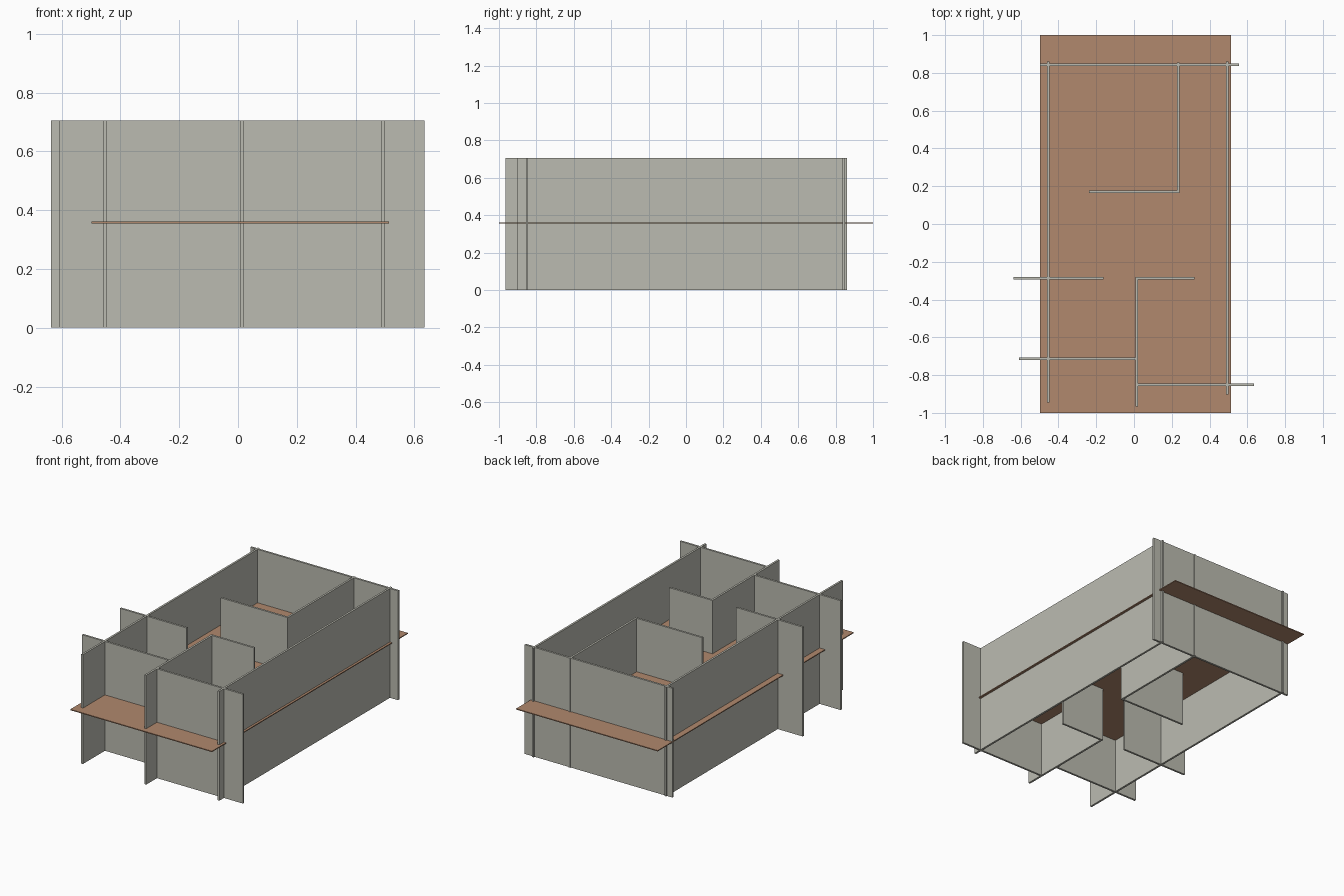
import bpy

if "Cube" in bpy.data.objects:
    bpy.data.objects.remove(bpy.data.objects["Cube"])

WALL_H = 0.706      # walls stand on z = 0
T = 0.013           # wall thickness


def material(name, rgb):
    m = bpy.data.materials.new(name)
    m.diffuse_color = (*rgb, 1.0)
    m.use_nodes = True
    m.node_tree.nodes["Principled BSDF"].inputs["Base Color"].default_value = m.diffuse_color
    return m


plaster = material("warm grey plaster", (0.50, 0.50, 0.44))
timber = material("brown timber", (0.44, 0.25, 0.155))


def box(name, x0, x1, y0, y1, z0, z1, mat):
    bpy.ops.mesh.primitive_cube_add(
        size=1, location=((x0 + x1) / 2, (y0 + y1) / 2, (z0 + z1) / 2))
    o = bpy.context.object
    o.name = name
    o.scale = (x1 - x0, y1 - y0, z1 - z0)
    bpy.ops.object.transform_apply(location=False, rotation=False, scale=True)
    o.data.materials.append(mat)
    return o


# Thin floor slab that cuts through the walls at mid height
box("floor_slab", -0.498, 0.514, -1.0, 1.0, 0.355, 0.361, timber)

# Walls running left to right: name, y, x start, x end
for name, y, x0, x1 in [
    ("back_wall", 0.844, -0.498, 0.557),
    ("rear_room_wall", 0.170, -0.238, 0.241),
    ("left_room_wall", -0.287, -0.637, -0.162),
    ("middle_room_wall", -0.287, 0.008, 0.319),
    ("front_left_wall", -0.714, -0.609, 0.020),
    ("front_right_wall", -0.850, 0.008, 0.634),
]:
    box(name, x0, x1, y - T / 2, y + T / 2, 0, WALL_H, plaster)

# Walls running front to back: name, x, y start, y end
for name, x, y0, y1 in [
    ("left_wall", -0.453, -0.944, 0.859),
    ("right_wall", 0.493, -0.902, 0.861),
    ("rear_partition", 0.235, 0.164, 0.856),
    ("front_partition", 0.014, -0.966, -0.281),
]:
    box(name, x - T / 2, x + T / 2, y0, y1, 0, WALL_H, plaster)
